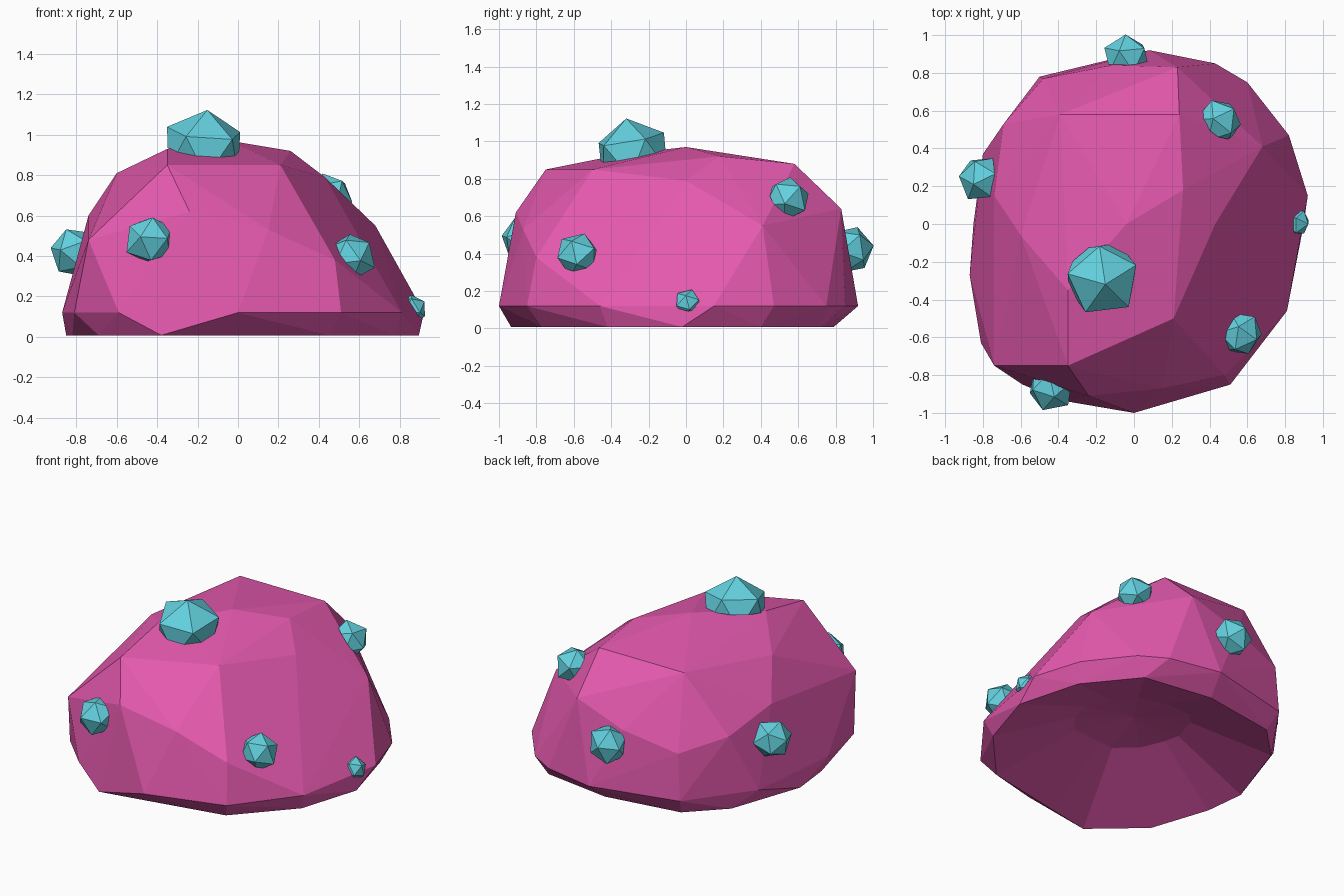
import bpy, bmesh, random
from mathutils import Vector
from mathutils.bvhtree import BVHTree

if "Cube" in bpy.data.objects:
    bpy.data.objects.remove(bpy.data.objects["Cube"])

random.seed(4)


def material(name, rgb):
    m = bpy.data.materials.new(name)
    m.diffuse_color = (*rgb, 1)
    m.use_nodes = True
    m.node_tree.nodes["Principled BSDF"].inputs["Base Color"].default_value = m.diffuse_color
    return m


pink = material("pink", (0.78, 0.10, 0.425))
cyan = material("cyan", (0.125, 0.64, 0.74))


def add_object(name, bm, mat):
    me = bpy.data.meshes.new(name)
    bm.to_mesh(me)
    bm.free()
    me.materials.append(mat)
    ob = bpy.data.objects.new(name, me)
    bpy.context.collection.objects.link(ob)
    return ob


# Corner points of the chunky faceted dome
upper = [(-.74, -.75, .48), (-.35, -.75, .85), (-.24, -.91, .62), (.15, -.87, .53),
         (.48, -.80, .38), (.21, -.50, .85), (-.35, -.35, .93), (.43, 0, .79),
         (.26, .18, .92), (-.04, 0, .97), (-.60, -.06, .81), (.68, .41, .55),
         (-.39, .58, .88), (.24, .58, .88), (.23, .83, .64), (-.69, .53, .51),
         (-.12, .84, .52), (-.48, .77, .43), (-.74, .15, .60)]
# Widest rim, then the tucked-in lower edge
rim = [(0, -1), (.51, -.85), (.81, -.46), (.92, .15), (.82, .47), (.60, .75),
       (.43, .85), (.08, .92), (-.50, .78), (-.80, .37), (-.87, -.27),
       (-.81, -.63), (-.59, -.85)]
edge = [(-.10, -.88), (.45, -.77), (.77, -.42), (.895, -.02), (.78, .40), (.52, .72),
        (.05, .79), (-.46, .71), (-.68, .49), (-.85, 0), (-.82, -.27),
        (-.69, -.66), (-.38, -.935)]

# Outer shell: hull of the points with the flat base removed
bm = bmesh.new()
for p in upper + [(x, y, .12) for x, y in rim] + [(x, y, .008) for x, y in edge]:
    bm.verts.new(p)
bmesh.ops.convex_hull(bm, input=bm.verts[:])
loose = [v for v in bm.verts if not v.link_faces]
bmesh.ops.delete(bm, geom=loose, context='VERTS')
bmesh.ops.recalc_face_normals(bm, faces=bm.faces[:])
bm.normal_update()
tree = BVHTree.FromBMesh(bm)
under = [f for f in bm.faces if all(v.co.z < .01 for v in f.verts)]
bmesh.ops.delete(bm, geom=under, context='FACES')
add_object("outer_shell", bm, pink)

# Underside: a shallow faceted hollow, a little higher towards the front left
bm = bmesh.new()
n = len(edge)
outer = [bm.verts.new((x, y, .008)) for x, y in edge]
inner = [bm.verts.new((.42 * x + .03, .42 * y + .03, .185 - .036 * (x + y)))
         for x, y in edge]
peak = bm.verts.new((0, 0, .24))
for i in range(n):
    j = (i + 1) % n
    bm.faces.new((outer[i], inner[i], inner[j], outer[j]))
    bm.faces.new((inner[i], peak, inner[j]))
bm.normal_update()
if sum(f.normal.z for f in bm.faces) > 0:
    bmesh.ops.reverse_faces(bm, faces=bm.faces[:])
add_object("hollow_underside", bm, pink)

# Faceted nodules: (centre, radius), trimmed where they meet the shell
nodules = [((-.17, -.28, .92), .212), ((.45, .54, .69), .122), ((-.04, .88, .42), .128),
           ((-.81, .24, .42), .125), ((.56, -.58, .395), .122), ((.862, .01, .135), .075),
           ((-.44, -.865, .48), .125)]
for i, (c, r) in enumerate(nodules):
    c = Vector(c)
    hit, normal, _, _ = tree.find_nearest(c)
    bm = bmesh.new()
    bmesh.ops.create_icosphere(bm, subdivisions=1, radius=r)
    turn = normal.to_track_quat('Z', 'Y').to_matrix()
    for v in bm.verts:
        v.co = c + turn @ (v.co * random.uniform(.95, 1.05))
    bmesh.ops.bisect_plane(bm, geom=bm.verts[:] + bm.edges[:] + bm.faces[:],
                           plane_co=hit - normal * .004, plane_no=normal,
                           clear_inner=True)
    add_object("nodule_%d" % (i + 1), bm, cyan)
